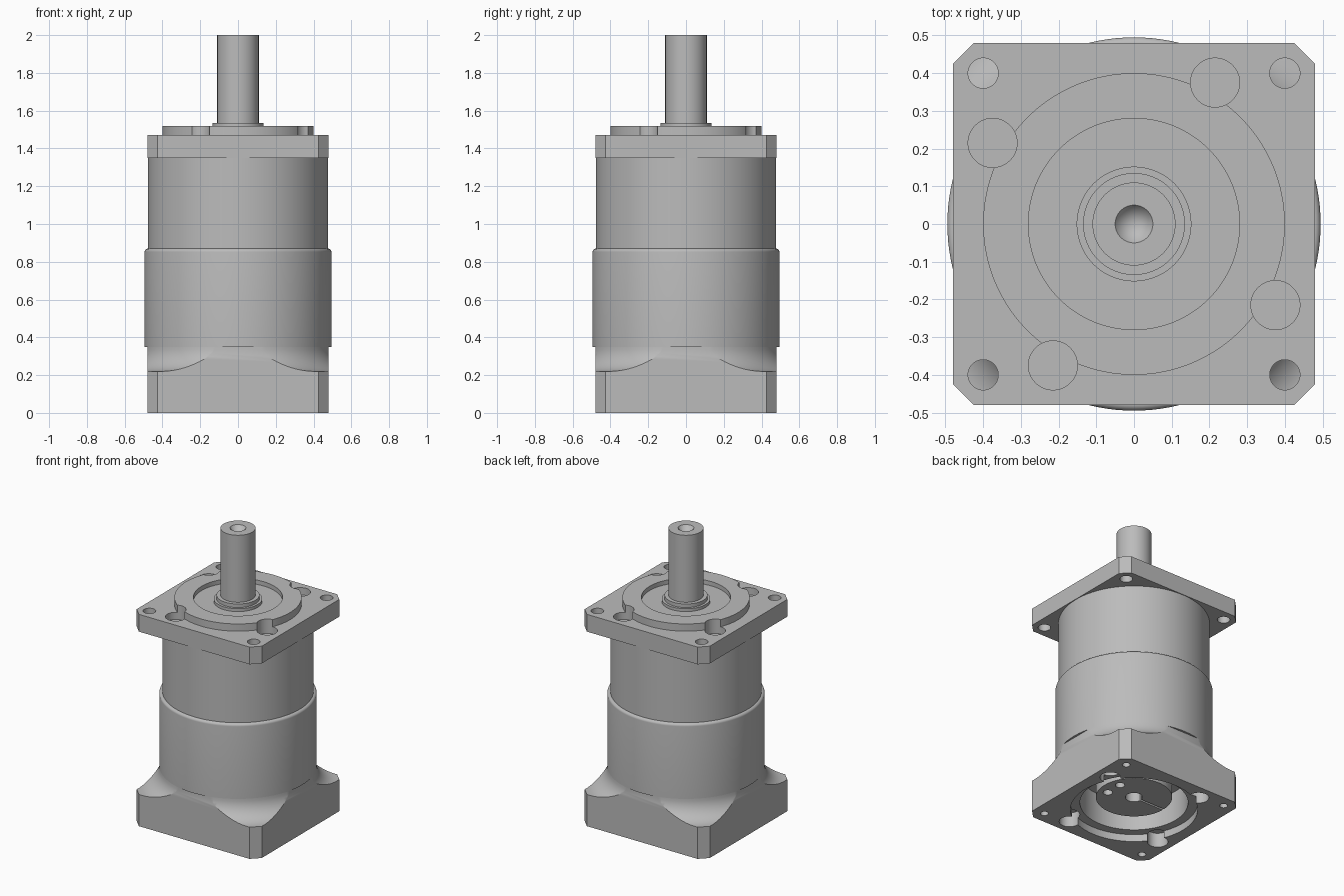
import bpy
import bmesh
import math
from mathutils import Matrix, Vector

if "Cube" in bpy.data.objects:
    bpy.data.objects.remove(bpy.data.objects["Cube"], do_unlink=True)

# Single machined metal colour
metal = bpy.data.materials.new("machined grey")
metal.use_nodes = True
GREY = (0.5, 0.5, 0.5, 1)
metal.diffuse_color = GREY
metal.node_tree.nodes["Principled BSDF"].inputs["Base Color"].default_value = GREY


def add_object(name, bm):
    bmesh.ops.recalc_face_normals(bm, faces=bm.faces)
    mesh = bpy.data.meshes.new(name)
    bm.to_mesh(mesh)
    bm.free()
    mesh.materials.append(metal)
    obj = bpy.data.objects.new(name, mesh)
    bpy.context.collection.objects.link(obj)
    return obj


def lathe(name, profile, steps=128):
    """Turn an (r, z) profile, starting and ending on the axis."""
    bm = bmesh.new()
    verts = [bm.verts.new((r, 0, z)) for r, z in profile]
    edges = [bm.edges.new(pair) for pair in zip(verts, verts[1:])]
    bmesh.ops.spin(bm, geom=verts + edges, cent=(0, 0, 0), axis=(0, 0, 1),
                   angle=math.tau, steps=steps, use_duplicate=False)
    bmesh.ops.remove_doubles(bm, verts=bm.verts, dist=0.0001)
    return add_object(name, bm)


def square_block(name, z0, z1, half=0.48, cut=0.055):
    """Square plate with chamfered upright corners."""
    bm = bmesh.new()
    bmesh.ops.create_cube(bm, size=1, matrix=Matrix.Translation((0, 0, (z0 + z1) / 2))
                          @ Matrix.Diagonal((2 * half, 2 * half, z1 - z0, 1)))
    upright = [e for e in bm.edges
               if abs(e.verts[0].co.z - e.verts[1].co.z) > 0.01]
    bmesh.ops.bevel(bm, geom=upright, offset=cut, segments=1, affect='EDGES')
    return add_object(name, bm)


def drills(name, holes):
    """Cutter made of upright cylinders: (x, y, radius, z0, z1)."""
    bm = bmesh.new()
    for x, y, r, z0, z1 in holes:
        bmesh.ops.create_cone(bm, cap_ends=True, segments=48, radius1=r, radius2=r,
                              depth=z1 - z0,
                              matrix=Matrix.Translation((x, y, (z0 + z1) / 2)))
    return add_object(name, bm)


def boolean(obj, cutter, operation='DIFFERENCE'):
    mod = obj.modifiers.new("cut", 'BOOLEAN')
    mod.operation = operation
    mod.solver = 'EXACT'
    mod.object = cutter
    bpy.context.view_layer.objects.active = obj
    bpy.ops.object.modifier_apply(modifier=mod.name)


def arc(cx, cz, r, a0, a1, n=12):
    angles = [math.radians(a0 + (a1 - a0) * i / n) for i in range(n + 1)]
    return [(cx + r * math.cos(a), cz + r * math.sin(a)) for a in angles]


def four_fold(x, y):
    return [(x, y), (-y, x), (-x, -y), (y, -x)]


corners = four_fold(0.4, 0.4)
parts = []
cutters = []

# Motor-side base: square block with concave fillets swept around the body
base = square_block("motor_base", 0, 0.35)
scoop = lathe("scoop_envelope", [(0, -0.1), (0.9, -0.1), (0.9, 0.22)]
              + arc(0.625, 0.35, 0.13, 270, 180) + [(0.495, 0.5), (0, 0.5)])
boolean(base, scoop, 'INTERSECT')

# Underside: counterbore, annular bore and clamp hub with its centre hole
bore = lathe("bore_cutter", [(0, -0.05), (0.4, -0.05), (0.4, 0.05), (0.34, 0.05),
                             (0.34, 0.26), (0.24, 0.26), (0.24, 0.09),
                             (0.055, 0.09), (0.055, 0.3), (0, 0.3)])
boolean(base, bore)
base_drill = drills("base_drills",
                    [(x, y, 0.025, -0.05, 0.15) for x, y in corners]
                    + [(x, y, 0.065, -0.05, 0.1) for x, y in four_fold(0.375, 0.215)]
                    + [(0.165, y, 0.03, 0.05, 0.2) for y in (-0.06, 0.06)])
boolean(base, base_drill)

# Clamp slit in the hub
bm = bmesh.new()
bmesh.ops.create_cube(bm, size=1, matrix=Matrix.Translation((-0.15, 0, 0.15))
                      @ Matrix.Diagonal((0.24, 0.014, 0.2, 1)))
slit = add_object("slit_cutter", bm)
boolean(base, slit)
parts.append(base)
cutters += [scoop, bore, base_drill, slit]

# Cylindrical housing with the wider gear ring
parts.append(lathe("gear_housing", [(0, 0.35), (0.495, 0.35)]
                   + arc(0.477, 0.852, 0.018, 0, 90, 6)
                   + [(0.476, 0.87), (0.476, 1.35), (0, 1.35)]))

# Output flange and raised pilot ring, sharing the bolt pockets
flange = square_block("output_flange", 1.35, 1.47)
pilot = lathe("pilot_ring", [(0, 1.47), (0.4, 1.47), (0.4, 1.52),
                             (0.28, 1.52), (0.28, 1.49), (0, 1.49)])
pockets = drills("pocket_drills",
                 [(x, y, 0.065, 1.42, 1.6) for x, y in four_fold(0.215, 0.375)])
through = drills("corner_drills", [(x, y, 0.04, 1.3, 1.6) for x, y in corners])
boolean(flange, pockets)
boolean(flange, through)
boolean(pilot, pockets)
parts += [flange, pilot]
cutters += [pockets, through]

# Shaft seal and output shaft with centre-drilled end
parts.append(lathe("shaft_seal", [(0, 1.48), (0.152, 1.48), (0.152, 1.51),
                                  (0.135, 1.51), (0.135, 1.535), (0, 1.535)]))
parts.append(lathe("output_shaft", [(0, 1.5), (0.11, 1.5), (0.11, 2),
                                    (0.05, 2), (0, 1.93)], 64))

for cutter in cutters:
    bpy.data.objects.remove(cutter, do_unlink=True)

# Smooth shading with crisp machined edges
bpy.ops.object.select_all(action='DESELECT')
for part in parts:
    part.select_set(True)
bpy.context.view_layer.objects.active = parts[0]
bpy.ops.object.shade_smooth_by_angle(angle=math.radians(30))
